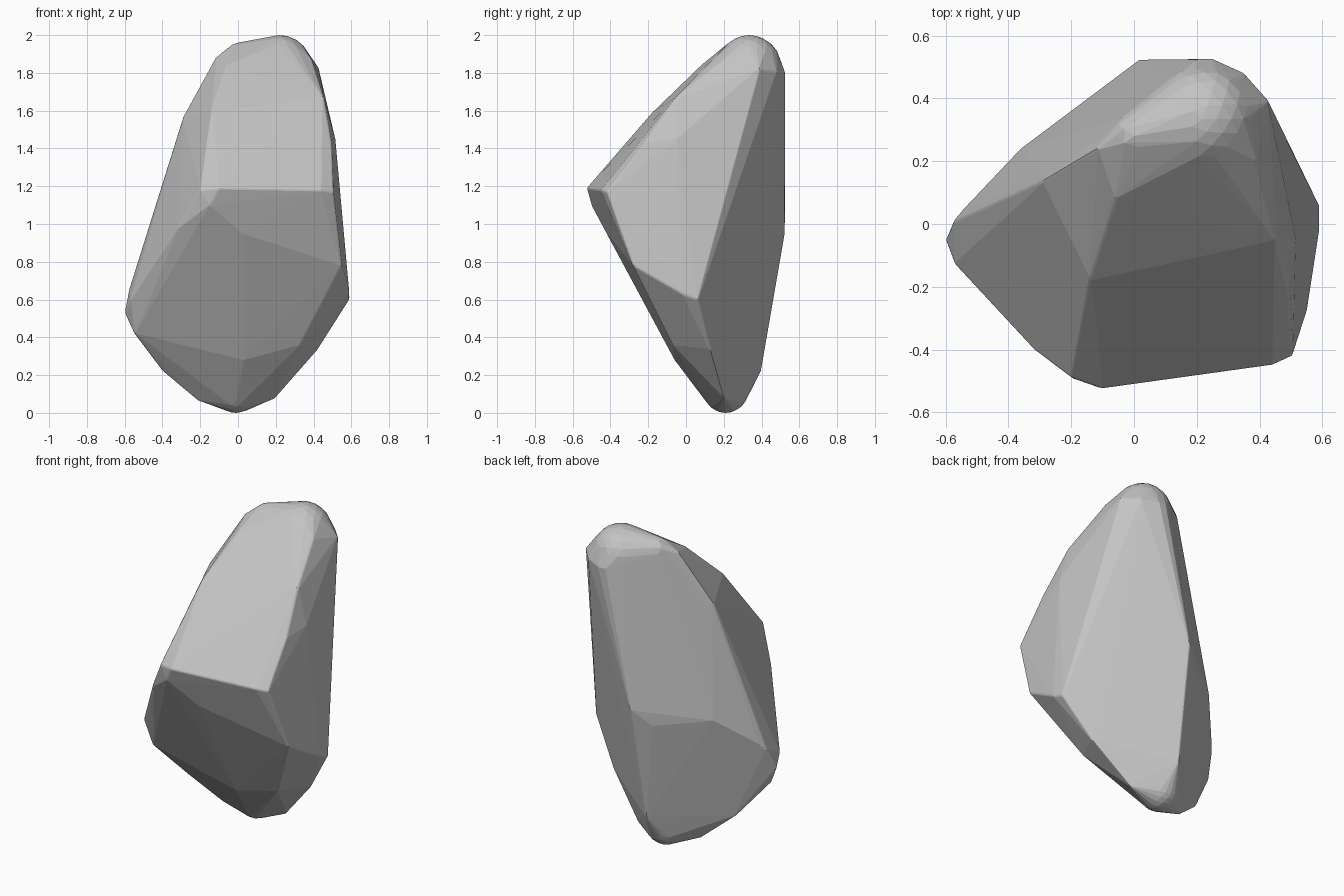
import bpy
import bmesh
from mathutils import Matrix, Vector

# Remove the default cube
default_cube = bpy.data.objects.get("Cube")
if default_cube:
    bpy.data.objects.remove(default_cube, do_unlink=True)


def make_material(name, colour):
    material = bpy.data.materials.new(name)
    material.use_nodes = True
    material.diffuse_color = colour
    shader = next(n for n in material.node_tree.nodes if n.type == "BSDF_PRINCIPLED")
    shader.inputs["Base Color"].default_value = colour
    return material


def add_corners(bm, corners):
    """Add the chipped corners along one ridge of the stone."""
    for corner in corners:
        bm.verts.new(Vector(corner))


def add_worn_end(bm, centre, radius, subdivisions):
    """Add a ball of points, so that the hull is rounded off there."""
    bmesh.ops.create_icosphere(
        bm,
        subdivisions=subdivisions,
        radius=radius,
        matrix=Matrix.Translation(Vector(centre)),
    )


bm = bmesh.new()

# Front brow, the sharp horizontal ridge
add_corners(bm, [(-.2, -.49, 1.18), (-.1, -.525, 1.19), (.44, -.45, 1.18), (.505, -.42, 1.17),
                 (-.15, -.5, 1.1)])

# Left and right borders of the sloping upper front face
add_corners(bm, [(-.18, -.42, 1.26), (-.14, -.17, 1.6), (-.06, .08, 1.84)])
add_corners(bm, [(.495, -.22, 1.43), (.455, -.05, 1.67), (.39, .2, 1.87)])

# Ridge between the two faces on the negative x side
add_corners(bm, [(-.12, .24, 1.88), (-.29, .14, 1.57), (-.575, .01, .66)])

# Lower front faces and the side tip
add_corners(bm, [(-.32, -.4, .98), (-.57, -.13, .6), (-.6, -.05, .53),
                 (-.55, -.07, .42), (.02, -.42, .95), (.03, -.06, .28)])

# Faces on the positive x side
add_corners(bm, [(.515, -.05, 1.45), (.55, -.28, .78), (.59, .06, .6), (.59, -.02, .63),
                 (.43, .39, 1.82), (.42, .13, .33), (.33, -.07, .36)])

# Back ridge and the break across the back face
add_corners(bm, [(.25, .525, 1.8), (.2, .525, 1.8), (.02, .525, .95), (.35, .48, 1.81),
                 (-.08, .45, .85), (-.36, .24, .88), (-.54, .05, .71)])

# Curved lower rim
add_corners(bm, [(0, .4, .23), (-.4, .07, .22), (-.22, .15, .07), (.2, .2, .08)])

# Worn rounded top and base
add_worn_end(bm, (.22, .335, 1.83), .17, 3)
add_worn_end(bm, (.0, .28, 1.89), .07, 2)
add_worn_end(bm, (-.01, .21, .12), .12, 3)

# Wrap everything in a convex skin and discard what lies inside it
bmesh.ops.delete(bm, geom=list(bm.edges), context="EDGES_FACES")
hull = bmesh.ops.convex_hull(bm, input=list(bm.verts), use_existing_faces=False)
bmesh.ops.delete(bm, geom=[v for v in bm.verts if not v.link_faces], context="VERTS")
bmesh.ops.recalc_face_normals(bm, faces=list(bm.faces))

# Stone object with flat facets
mesh = bpy.data.meshes.new("stone")
bm.to_mesh(mesh)
bm.free()
mesh.materials.append(make_material("stone grey", (.55, .55, .55, 1)))
stone = bpy.data.objects.new("stone", mesh)
bpy.context.collection.objects.link(stone)

# Slightly worn edges
wear = stone.modifiers.new("worn edges", "BEVEL")
wear.width = .008
wear.segments = 2
wear.limit_method = "ANGLE"
wear.angle_limit = .5
